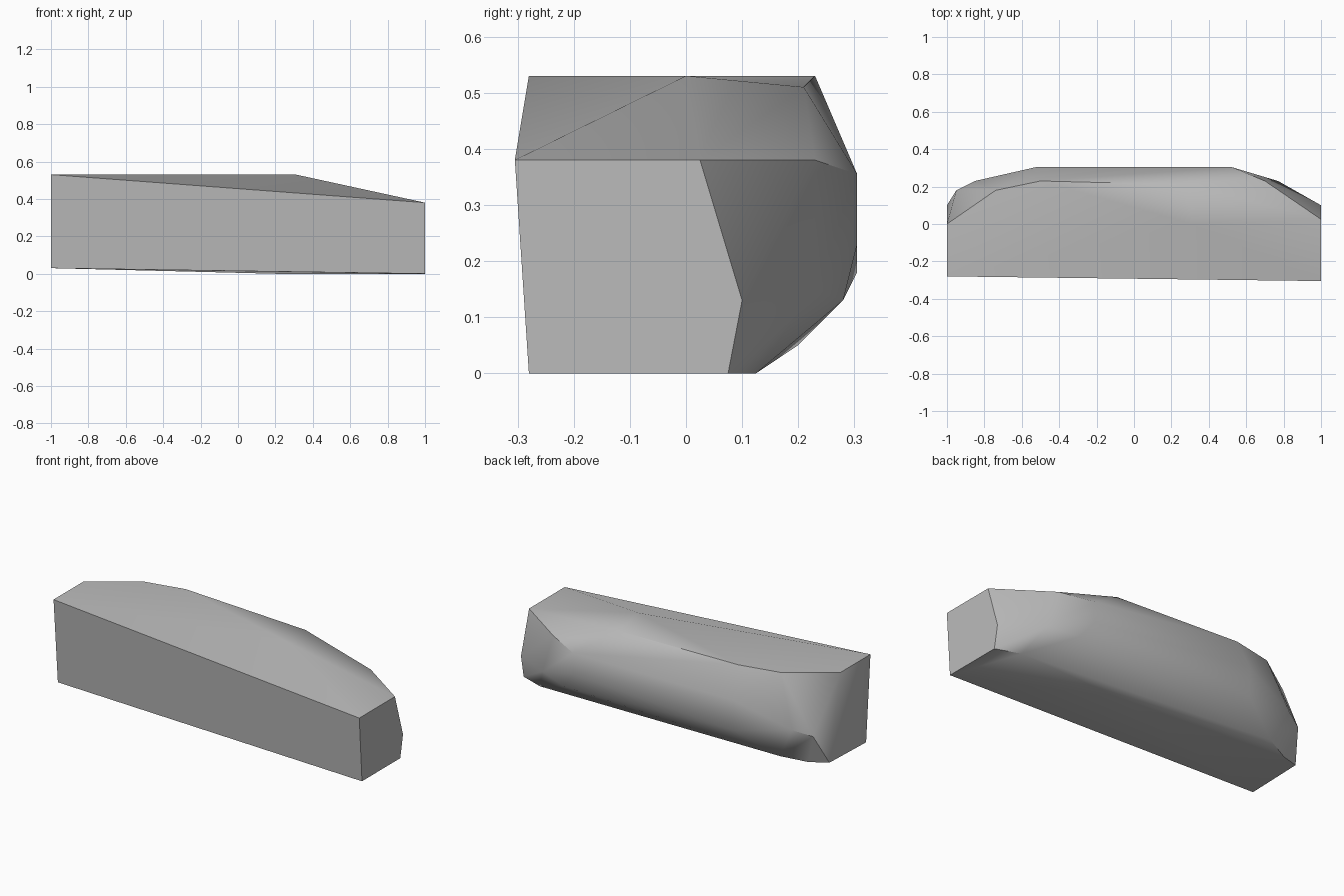
import bpy
import bmesh
from math import radians

default_cube = bpy.data.objects.get("Cube")
if default_cube:
    bpy.data.objects.remove(default_cube, do_unlink=True)


def make_material(name, colour):
    material = bpy.data.materials.new(name)
    material.use_nodes = True
    material.diffuse_color = colour
    shader = material.node_tree.nodes["Principled BSDF"]
    shader.inputs["Base Color"].default_value = colour
    shader.inputs["Roughness"].default_value = 0.8
    return material


def make_faceted_block(name, corner_groups, material, smooth_angle):
    """Wrap a convex skin round the corners and soften the shallow edges."""
    bm = bmesh.new()
    for group in corner_groups:
        for corner in group:
            bm.verts.new(corner)
    hull = bmesh.ops.convex_hull(bm, input=bm.verts[:])
    unused = set(hull["geom_interior"]) | set(hull["geom_unused"])
    loose = [v for v in unused if isinstance(v, bmesh.types.BMVert)]
    bmesh.ops.delete(bm, geom=loose, context="VERTS")
    bmesh.ops.dissolve_limit(bm, angle_limit=radians(1),
                             verts=bm.verts[:], edges=bm.edges[:])
    bmesh.ops.recalc_face_normals(bm, faces=bm.faces[:])
    mesh = bpy.data.meshes.new(name)
    bm.to_mesh(mesh)
    bm.free()
    mesh.materials.append(material)
    block = bpy.data.objects.new(name, mesh)
    bpy.context.collection.objects.link(block)
    bpy.ops.object.select_all(action="DESELECT")
    block.select_set(True)
    bpy.context.view_layer.objects.active = block
    bpy.ops.object.shade_smooth_by_angle(angle=radians(smooth_angle))
    return block


# Taller end, with a bevelled lower back corner
right_end = [(-1, -.28, .53), (-1, 0, .53), (-.95, .18, .21),
             (-1, .1, .04), (-1, -.24, .03)]

# Lower end, a flat five-sided face
left_end = [(1, -.305, .38), (1, .025, .38), (1, .1, .13),
            (1, .075, 0), (1, -.28, 0)]

# Level top and its rear ridge
top_ridge = [(-.74, .18, .53), (-.5, .23, .53),
             (.29, .21, .51), (.31, 0, .53), (.7, .23, .38)]

# Bulging back
back_bulge = [(-.85, .23, .24), (-.52, .305, .355), (-.52, .305, .18),
              (.52, .305, .355), (.52, .305, .23), (.77, .23, .15),
              (.6, .28, .13)]

# Chamfered rear edge of the underside
underside = [(-.89, .14, .03), (-.75, .2, .05), (.2, .1, 0), (.86, .125, 0)]

grey = make_material("plain grey", (.5, .5, .5, 1))
make_faceted_block("stone_block",
                   [right_end, left_end, top_ridge, back_bulge, underside],
                   grey, smooth_angle=35)
